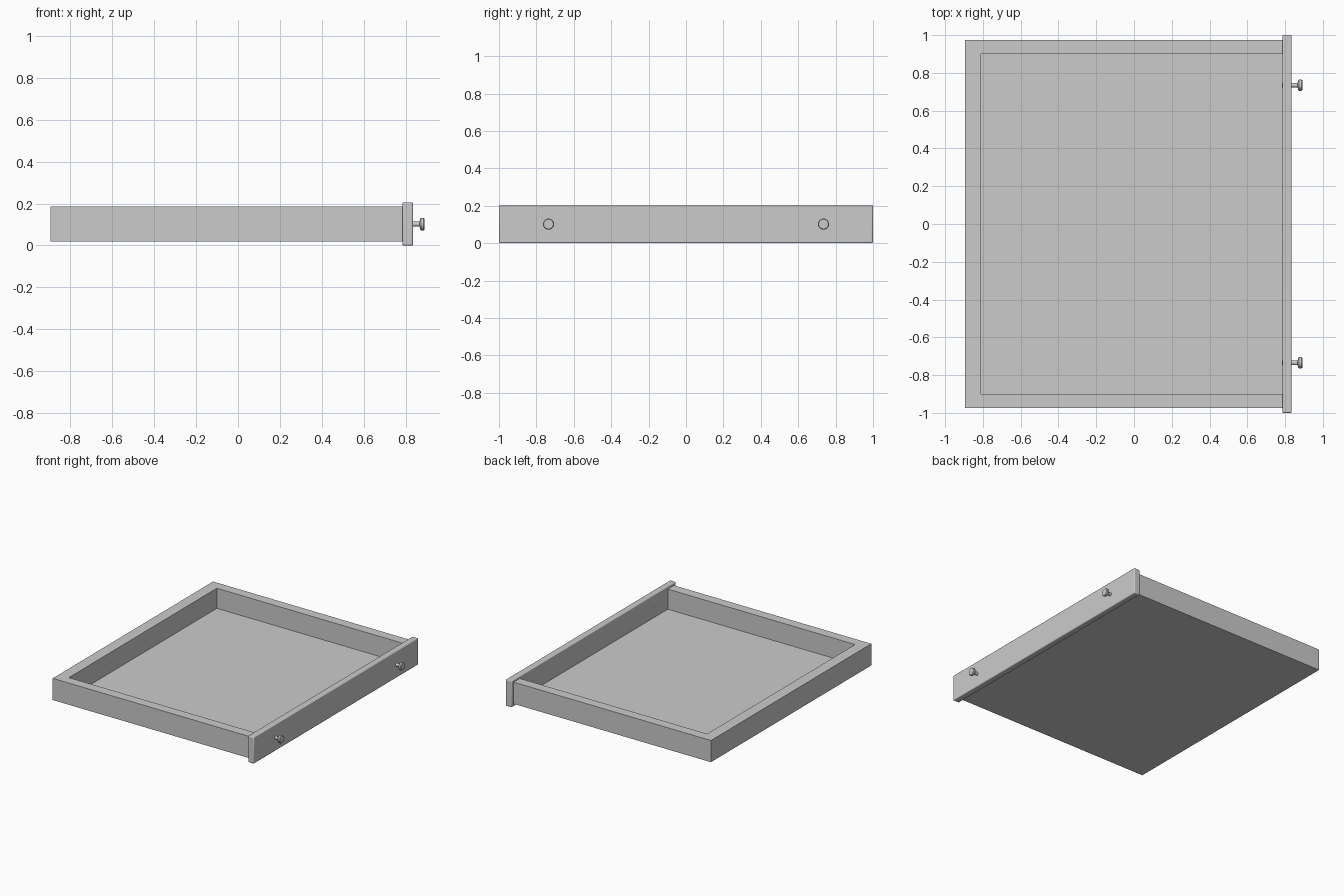
import bpy
import bmesh
import math
from mathutils import Matrix, Vector

cube = bpy.data.objects.get("Cube")
if cube:
    bpy.data.objects.remove(cube, do_unlink=True)

# Single grey finish
grey = bpy.data.materials.new("plain grey")
grey.use_nodes = True
grey.diffuse_color = (0.6, 0.6, 0.6, 1)
grey.node_tree.nodes["Principled BSDF"].inputs["Base Color"].default_value = grey.diffuse_color

BACK, FACE, FRONT = -0.895, 0.785, 0.835
INNER_BACK, INNER_Y, OUTER_Y = -0.81, 0.90, 0.975
BOTTOM, FLOOR, RIM = 0.02, 0.032, 0.187


def finish(name, bm):
    bmesh.ops.recalc_face_normals(bm, faces=bm.faces)
    mesh = bpy.data.meshes.new(name)
    bm.to_mesh(mesh)
    bm.free()
    mesh.materials.append(grey)
    obj = bpy.data.objects.new(name, mesh)
    bpy.context.collection.objects.link(obj)
    return obj


def smooth(obj, angle):
    bpy.ops.object.select_all(action="DESELECT")
    obj.select_set(True)
    bpy.context.view_layer.objects.active = obj
    bpy.ops.object.shade_smooth_by_angle(angle=math.radians(angle))


def box(name, low, high):
    low, high = Vector(low), Vector(high)
    bm = bmesh.new()
    bmesh.ops.create_cube(bm, size=1, matrix=Matrix.Translation((low + high) / 2)
                          @ Matrix.Diagonal((*(high - low), 1)))
    return finish(name, bm)


# Drawer walls: a U-shaped outline raised to the rim
half = [(FACE, OUTER_Y), (BACK, OUTER_Y), (INNER_BACK, INNER_Y), (FACE, INNER_Y)]
bm = bmesh.new()
upper = [bm.verts.new((x, y, BOTTOM)) for x, y in half]
lower = [bm.verts.new((x, -y, BOTTOM)) for x, y in half]
base = [bm.faces.new(upper), bm.faces.new(lower),
        bm.faces.new((upper[1], lower[1], lower[2], upper[2]))]
raised = bmesh.ops.extrude_face_region(bm, geom=base, use_keep_orig=True)
bmesh.ops.translate(bm, vec=(0, 0, RIM - BOTTOM),
                    verts=[g for g in raised["geom"] if isinstance(g, bmesh.types.BMVert)])
# Merge the three strips so the rim and underside stay free of seams
bmesh.ops.dissolve_limit(bm, angle_limit=0.01, verts=bm.verts, edges=bm.edges)
finish("drawer_walls", bm)

# Floor panel between the walls
box("drawer_floor", (INNER_BACK, -INNER_Y, BOTTOM), (FACE, INNER_Y, FLOOR))

# Front panel with softened edges
panel = box("front_panel", (FACE, -1, 0), (FRONT, 1, 0.205))
bevel = panel.modifiers.new("soft edges", "BEVEL")
bevel.width = 0.007
bevel.segments = 3
smooth(panel, 40)

# Knobs: a turned profile of distance along x and radius
profile = [(FACE - 0.002, 0.012), (0.866, 0.012), (0.87, 0.026),
           (0.874, 0.03), (0.886, 0.03), (0.891, 0.026)]
SIDES = 16
for name, y in (("right_knob", -0.735), ("left_knob", 0.735)):
    bm = bmesh.new()
    rings = []
    for x, r in profile:
        angles = [math.tau * i / SIDES for i in range(SIDES)]
        rings.append([bm.verts.new((x, y + r * math.cos(a), 0.102 + r * math.sin(a)))
                      for a in angles])
    for a, b in zip(rings, rings[1:]):
        for i in range(SIDES):
            j = (i + 1) % SIDES
            bm.faces.new((a[i], a[j], b[j], b[i]))
    bm.faces.new(rings[0])
    bm.faces.new(rings[-1])
    smooth(finish(name, bm), 35)
